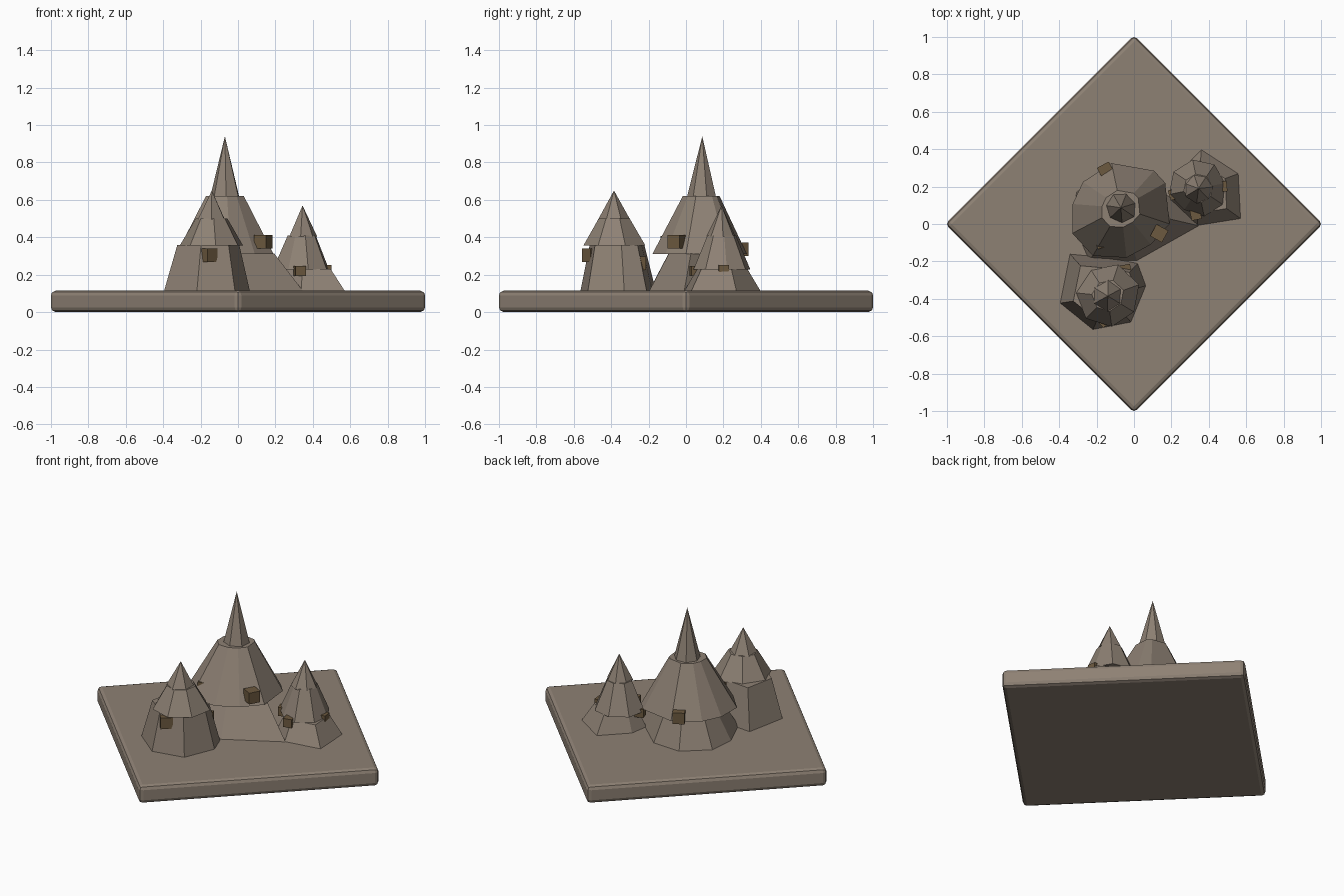
import bpy, bmesh, math, random
from mathutils import Matrix, Vector

if "Cube" in bpy.data.objects:
    bpy.data.objects.remove(bpy.data.objects["Cube"])

random.seed(4)


def material(name, rgb):
    m = bpy.data.materials.new(name)
    m.diffuse_color = (*rgb, 1)
    m.use_nodes = True
    m.node_tree.nodes["Principled BSDF"].inputs["Base Color"].default_value = m.diffuse_color
    return m


STONE = material("taupe stone", (0.27, 0.22, 0.175))
BROWN = material("dark brown", (0.15, 0.10, 0.05))


def finish(name, bm, mat):
    bmesh.ops.recalc_face_normals(bm, faces=bm.faces)
    me = bpy.data.meshes.new(name)
    bm.to_mesh(me)
    bm.free()
    me.materials.append(mat)
    ob = bpy.data.objects.new(name, me)
    bpy.context.collection.objects.link(ob)
    return ob


def layer(name, centre, outline, z0, z1, shrink):
    """Tapered tier: an outline that shrinks towards the trunk axis."""
    bm = bmesh.new()
    cx, cy = centre
    low = [bm.verts.new((x, y, z0)) for x, y in outline]
    n = len(low)
    bm.faces.new(low)
    if shrink == 0:
        tip = bm.verts.new((cx, cy, z1))
        for i in range(n):
            bm.faces.new((low[i], low[(i + 1) % n], tip))
    else:
        high = [bm.verts.new((cx + (x - cx) * shrink, cy + (y - cy) * shrink, z1))
                for x, y in outline]
        bm.faces.new(high)
        for i in range(n):
            j = (i + 1) % n
            bm.faces.new((low[i], low[j], high[j], high[i]))
    return finish(name, bm, STONE)


def ring(centre, r, n, turn=0.0, jitter=0.06):
    """Slightly irregular polygon around a centre."""
    pts = []
    for i in range(n):
        a = turn + math.tau * i / n
        q = r * random.uniform(1 - jitter, 1 + jitter)
        pts.append((centre[0] + q * math.cos(a), centre[1] + q * math.sin(a)))
    return pts


def block(name, pos, size, turn):
    bm = bmesh.new()
    bmesh.ops.create_cube(bm, size=size, matrix=Matrix.Translation(pos) @ Matrix.Rotation(turn, 4, 'Z'))
    finish(name, bm, BROWN)


# Diamond-turned base slab with rounded edges
bm = bmesh.new()
side = 1.01 * math.sqrt(2)
bmesh.ops.create_cube(bm, size=1, matrix=Matrix.Translation((0, 0, 0.0575))
                      @ Matrix.Rotation(math.pi / 4, 4, 'Z')
                      @ Matrix.Diagonal((side, side, 0.115, 1)))
bmesh.ops.bevel(bm, geom=bm.edges[:], offset=0.025, segments=2, profile=0.5, affect='EDGES')
finish("base_slab", bm, STONE)

# Tall tree
c = (-0.07, 0.087)
layer("tall_tree_skirt", c, [(0.35, -0.01), (0.19, 0.145), (0.03, 0.29), (-0.16, 0.30),
                             (-0.31, 0.17), (-0.325, 0.0), (-0.24, -0.20), (0.016, -0.198)],
      0.11, 0.312, 0.63)
layer("tall_tree_middle", c, [(0.19, 0.0), (0.167, 0.22), (0.107, 0.285), (-0.12, 0.325),
                              (-0.273, 0.225), (-0.328, 0.107), (-0.33, -0.05),
                              (-0.22, -0.17), (-0.04, -0.18), (0.09, -0.11)],
      0.31, 0.62, 0.39)
layer("tall_tree_top", c, ring(c, 0.083, 7, 0.3), 0.615, 0.94, 0)

# Front tree
c = (-0.14, -0.385)
layer("front_tree_skirt", c, [(-0.396, -0.423), (-0.343, -0.16), (-0.13, -0.18), (0.02, -0.21),
                              (0.064, -0.33), (-0.016, -0.525), (-0.22, -0.565)],
      0.11, 0.36, 0.72)
layer("front_tree_middle", c, ring(c, 0.172, 7, 0.35), 0.355, 0.50, 0.5)
layer("front_tree_top", c, ring(c, 0.082, 6, 0.5), 0.495, 0.65, 0)

# Right tree
c = (0.345, 0.19)
layer("right_tree_skirt", c, [(0.573, 0.027), (0.56, 0.27), (0.36, 0.40), (0.21, 0.25),
                              (0.19, 0.13), (0.34, -0.01)],
      0.11, 0.23, 0.66)
layer("right_tree_middle", c, ring(c, 0.15, 8, 0.2, 0.1), 0.228, 0.41, 0.5)
layer("right_tree_top", c, ring(c, 0.078, 7, 0.1), 0.405, 0.57, 0)

# Little brown blocks lodged in the trees
blocks = [(-0.15, 0.285, 0.335, 0.5), (0.135, -0.05, 0.375, -0.5), (-0.17, -0.09, 0.37, 0.3),
          (-0.05, -0.255, 0.26, 0.2), (-0.16, -0.505, 0.305, 0.7), (0.47, 0.20, 0.225, 0.1),
          (0.33, 0.05, 0.22, 0.2), (0.215, 0.16, 0.22, 0.3)]
for i, (x, y, z, turn) in enumerate(blocks):
    block(f"bark_block_{i + 1}", Vector((x, y, z)), 0.072 if i < 5 else 0.055, turn)
